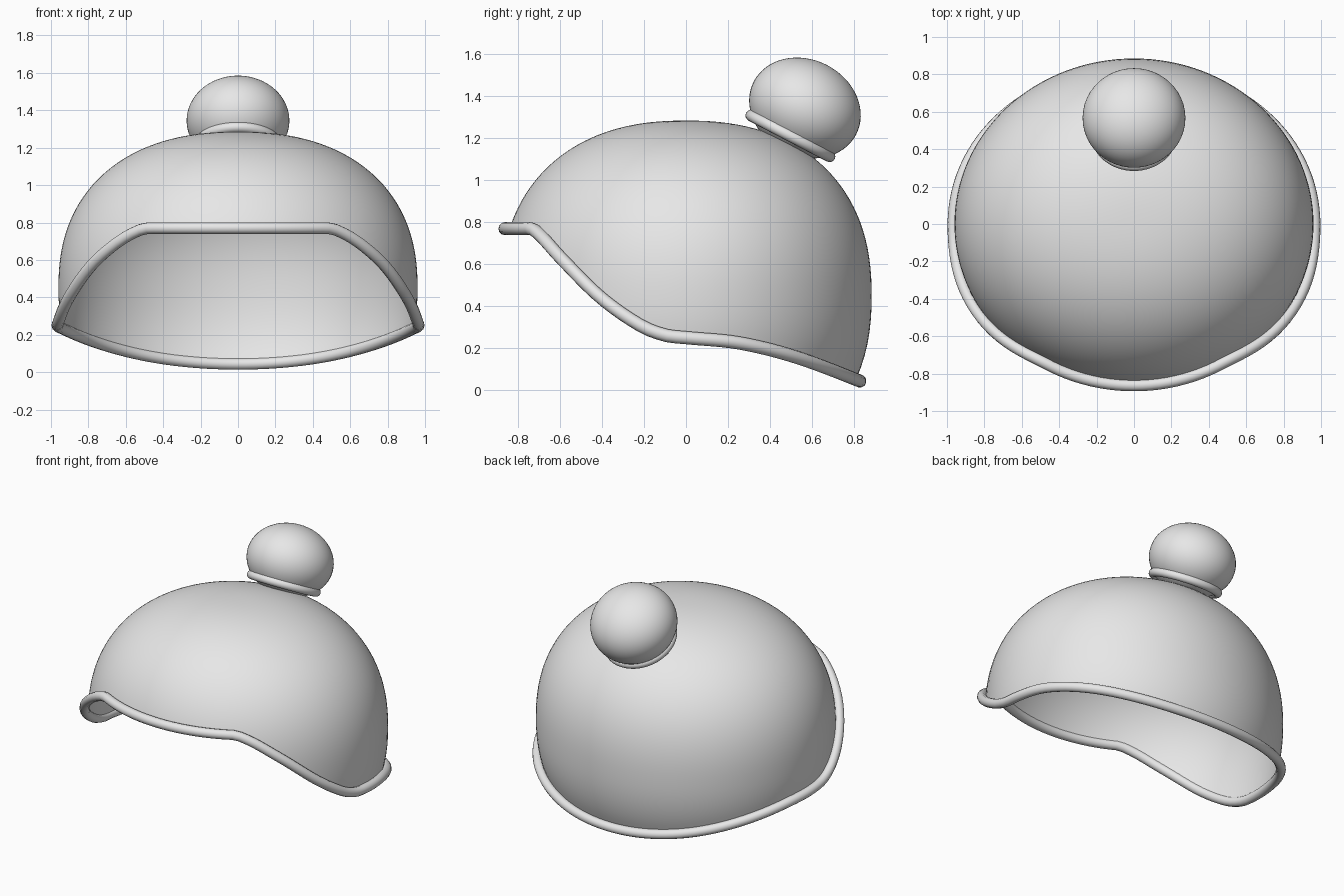
import bpy, bmesh
from math import sin, cos, pi, radians
from mathutils import Vector, Matrix

old = bpy.data.objects.get("Cube")
if old:
    bpy.data.objects.remove(old)

grey = bpy.data.materials.new("plain grey")
grey.use_nodes = True
colour = (0.8, 0.8, 0.8, 1)
grey.diffuse_color = colour
grey.node_tree.nodes["Principled BSDF"].inputs["Base Color"].default_value = colour

RX, RY, RZ, MID, POWER = 0.96, 0.885, 0.835, 0.45, 2.3
SEGMENTS, RINGS = 128, 40
# Height of the brim along y, from front to back
BRIM = [(-0.9, 0.77), (-0.74, 0.77), (-0.695, 0.74), (-0.6, 0.635), (-0.41, 0.445),
        (-0.22, 0.31), (-0.1, 0.262), (0, 0.25), (0.257, 0.224), (0.54, 0.152), (0.9, 0.015)]


def brim_height(y):
    """Smooth interpolation through the brim points."""
    i = max(k for k in range(len(BRIM) - 1) if BRIM[k][0] <= y or k == 0)

    def slope(k):
        a, b = BRIM[max(k - 1, 0)], BRIM[min(k + 1, len(BRIM) - 1)]
        return 0 if k < 2 else (b[1] - a[1]) / (b[0] - a[0])
    (y0, z0), (y1, z1) = BRIM[i], BRIM[i + 1]
    w = y1 - y0
    t = (y - y0) / w
    return ((2*t**3 - 3*t**2 + 1) * z0 + (t**3 - 2*t**2 + t) * w * slope(i)
            + (3*t**2 - 2*t**3) * z1 + (t**3 - t**2) * w * slope(i + 1))


def spread(z):
    """Relative width of the dome at a height."""
    return max(0, 1 - abs((z - MID) / RZ) ** POWER) ** (1 / POWER)


def dome_point(angle, z, grow=0):
    s = spread(z)
    return Vector(((RX * s + grow) * sin(angle), -(RY * s + grow) * cos(angle), z))


def edge_height(angle):
    z = 0.4
    for _ in range(60):
        z = (z + brim_height(dome_point(angle, z, 0.02).y)) / 2
    return z


def finish(obj):
    obj.data.materials.append(grey)
    return obj


def mesh_object(name, bm):
    bmesh.ops.recalc_face_normals(bm, faces=bm.faces)
    for face in bm.faces:
        face.smooth = True
    mesh = bpy.data.meshes.new(name)
    bm.to_mesh(mesh)
    bm.free()
    obj = bpy.data.objects.new(name, mesh)
    bpy.context.collection.objects.link(obj)
    return finish(obj)


# Open dome, trimmed along the brim
angles = [2 * pi * i / SEGMENTS for i in range(SEGMENTS)]
edges = [edge_height(a) for a in angles]
bm = bmesh.new()
top = bm.verts.new((0, 0, MID + RZ))
columns = []
for a, low in zip(angles, edges):
    drop = MID + RZ - low
    columns.append([bm.verts.new(dome_point(a, MID + RZ - drop * (k / RINGS) ** 2))
                    for k in range(1, RINGS + 1)])
for i, col in enumerate(columns):
    nxt = columns[(i + 1) % SEGMENTS]
    bm.faces.new((top, col[0], nxt[0]))
    for k in range(RINGS - 1):
        bm.faces.new((col[k], col[k + 1], nxt[k + 1], nxt[k]))
mesh_object("dome", bm)

# Rounded brim following the open edge
curve = bpy.data.curves.new("brim", "CURVE")
curve.dimensions = "3D"
curve.bevel_depth = 0.031
curve.bevel_resolution = 4
line = curve.splines.new("POLY")
line.points.add(SEGMENTS - 1)
line.use_cyclic_u = True
for point, a, z in zip(line.points, angles, edges):
    point.co = (*dome_point(a, z, 0.022), 1)
line.use_smooth = True
brim = bpy.data.objects.new("brim", curve)
bpy.context.collection.objects.link(brim)
finish(brim)

# Flattened ball on the back of the crown, with a band around its base
tilt = Matrix.Rotation(radians(-27.5), 4, "X")
place = Matrix.Translation((0, 0.567, 1.345)) @ tilt
bm = bmesh.new()
bmesh.ops.create_uvsphere(bm, u_segments=48, v_segments=32, radius=1,
                          matrix=place @ Matrix.Diagonal((0.275, 0.275, 0.23, 1)))
mesh_object("ball", bm)

bpy.ops.mesh.primitive_torus_add(major_radius=0.21, minor_radius=0.028,
                                 major_segments=64, minor_segments=16)
band = bpy.context.object
band.name = "ball_band"
band.matrix_world = place @ Matrix.Translation((0, 0, -0.15))
bpy.ops.object.shade_smooth()
finish(band)
